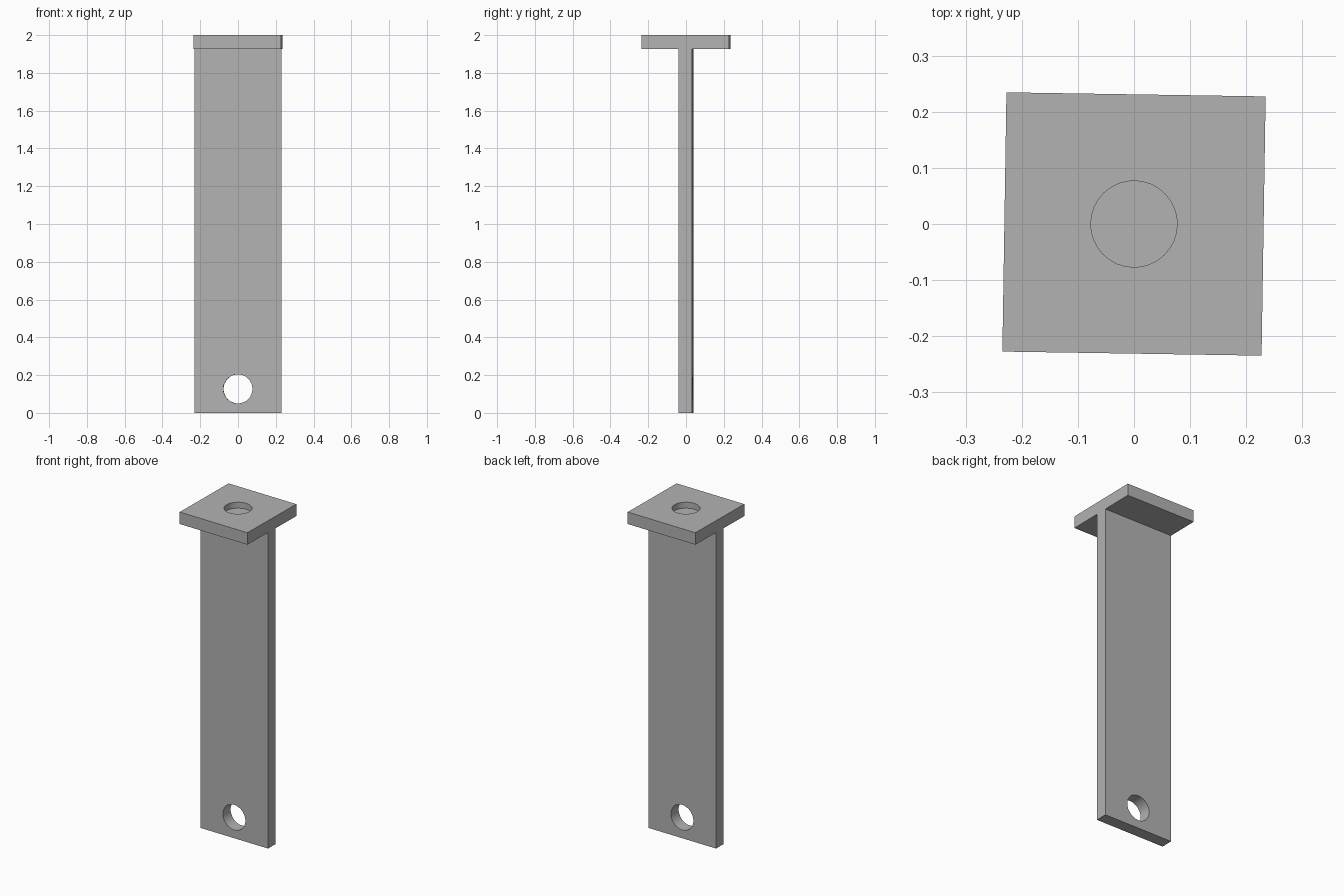
import bpy, bmesh, math
from mathutils import Matrix

cube = bpy.data.objects.get("Cube")
if cube:
    bpy.data.objects.remove(cube, do_unlink=True)

HALF = 0.231        # half width of post and cap
WEB = 0.0365        # half thickness of post
HEIGHT = 2.0
THICK = 0.073       # cap thickness
HOLE = 0.077        # hole radius
TURN = Matrix.Rotation(math.radians(-0.9), 4, 'Z')

grey = bpy.data.materials.new("plain grey")
grey.use_nodes = True
color = (0.45, 0.45, 0.45, 1)
grey.diffuse_color = color
grey.node_tree.nodes["Principled BSDF"].inputs["Base Color"].default_value = color


def add_object(name, bm):
    bmesh.ops.recalc_face_normals(bm, faces=bm.faces)
    mesh = bpy.data.meshes.new(name)
    bm.to_mesh(mesh)
    bm.free()
    mesh.materials.append(grey)
    obj = bpy.data.objects.new(name, mesh)
    bpy.context.collection.objects.link(obj)
    return obj


def drill(target, matrix, depth):
    """Cut a round hole of the given depth, centred on the matrix."""
    bm = bmesh.new()
    bmesh.ops.create_cone(bm, cap_ends=True, segments=32, radius1=HOLE,
                          radius2=HOLE, depth=depth, matrix=TURN @ matrix)
    cutter = add_object("hole_cutter", bm)
    cutter.hide_render = True
    mod = target.modifiers.new("hole", 'BOOLEAN')
    mod.operation = 'DIFFERENCE'
    mod.solver = 'EXACT'
    mod.object = cutter
    bpy.context.view_layer.objects.active = target
    bpy.ops.object.modifier_apply(modifier=mod.name)
    bpy.data.objects.remove(cutter, do_unlink=True)


# T-shaped profile extruded across the width
under = HEIGHT - THICK
right = [(WEB, 0), (WEB, under), (HALF, under), (HALF, HEIGHT)]
profile = right + [(-y, z) for y, z in reversed(right)]
bm = bmesh.new()
face = bm.faces.new([bm.verts.new((-HALF, y, z)) for y, z in profile])
new = bmesh.ops.extrude_face_region(bm, geom=[face])["geom"]
bmesh.ops.translate(bm, vec=(2 * HALF, 0, 0),
                    verts=[v for v in new if isinstance(v, bmesh.types.BMVert)])
bmesh.ops.transform(bm, matrix=TURN, verts=bm.verts)
post = add_object("post_with_cap", bm)

# Through hole near the foot, shallow round recess in the cap
drill(post, Matrix.Translation((0, 0, 0.127)) @ Matrix.Rotation(math.pi / 2, 4, 'X'), 0.3)
drill(post, Matrix.Translation((0, 0, HEIGHT)), THICK)

# Smooth hole walls, sharp edges elsewhere
bpy.ops.object.select_all(action='DESELECT')
post.select_set(True)
bpy.context.view_layer.objects.active = post
bpy.ops.object.shade_smooth_by_angle(angle=math.radians(30))
